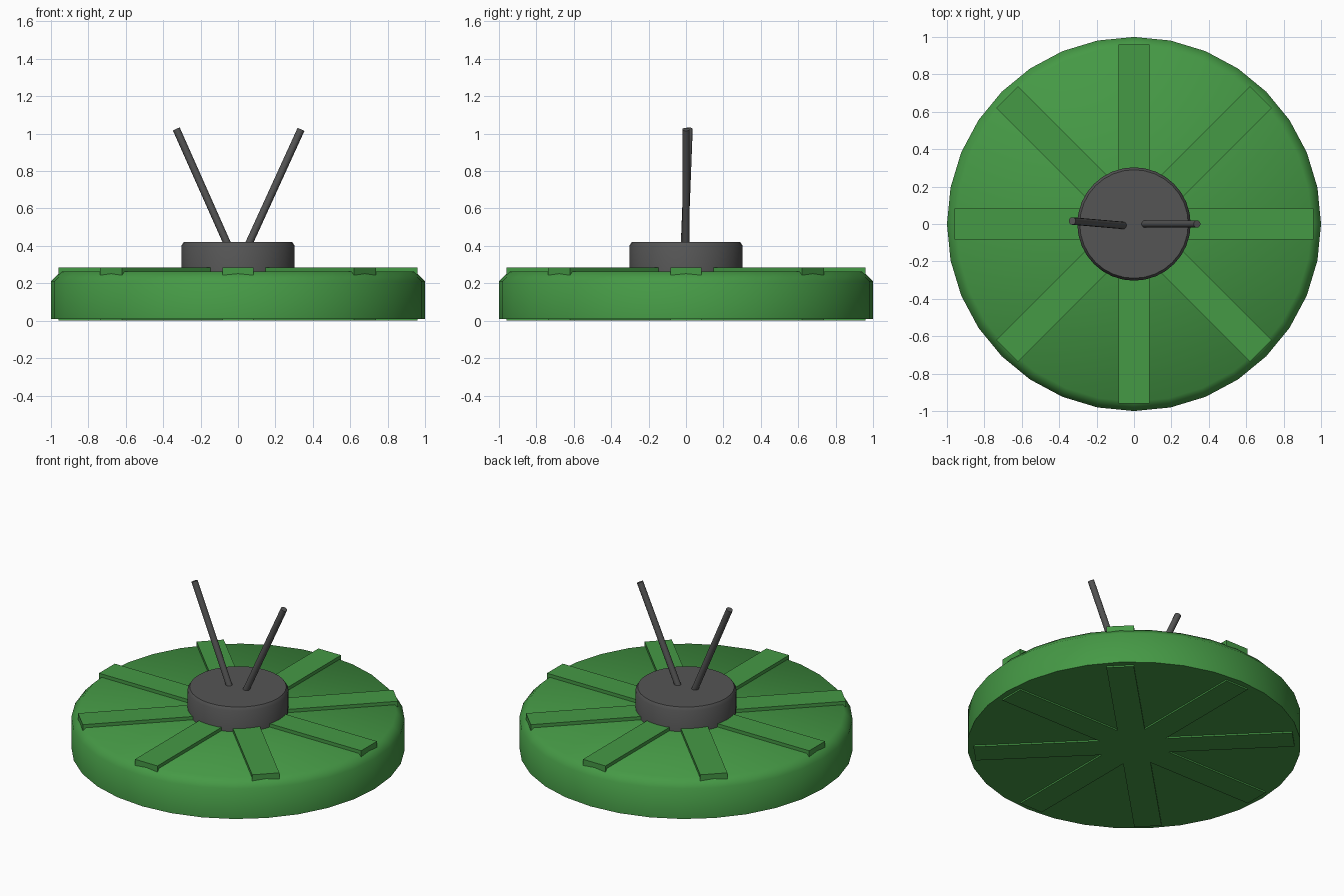
import bpy, bmesh, math
from mathutils import Vector, Matrix

if "Cube" in bpy.data.objects:
    bpy.data.objects.remove(bpy.data.objects["Cube"])


def material(name, rgb):
    m = bpy.data.materials.new(name)
    m.diffuse_color = (*rgb, 1)
    m.use_nodes = True
    m.node_tree.nodes["Principled BSDF"].inputs["Base Color"].default_value = m.diffuse_color
    return m


GREEN = material("green", (0.06, 0.32, 0.06))
DARK = material("dark_grey", (0.09, 0.09, 0.09))


def add_object(name, bm, mat, angle=None):
    bmesh.ops.recalc_face_normals(bm, faces=bm.faces)
    me = bpy.data.meshes.new(name)
    bm.to_mesh(me)
    bm.free()
    ob = bpy.data.objects.new(name, me)
    bpy.context.collection.objects.link(ob)
    me.materials.append(mat)
    if angle:
        bpy.ops.object.select_all(action='DESELECT')
        ob.select_set(True)
        bpy.context.view_layer.objects.active = ob
        bpy.ops.object.shade_smooth_by_angle(angle=math.radians(angle))
    return ob


def turned_disc(name, profile, sides, mat):
    """Closed solid of revolution from (radius, z) points, bottom to top."""
    bm = bmesh.new()
    rings = [[bm.verts.new((r * math.cos(math.tau * i / sides),
                            r * math.sin(math.tau * i / sides), z))
              for i in range(sides)] for r, z in profile]
    for a, b in zip(rings, rings[1:]):
        for i in range(sides):
            j = (i + 1) % sides
            bm.faces.new((a[i], a[j], b[j], b[i]))
    bm.faces.new(rings[0][::-1])
    bm.faces.new(rings[-1])
    return add_object(name, bm, mat, 50)


def rod(name, start, end, radius, mat):
    a, b = Vector(start), Vector(end)
    bm = bmesh.new()
    turn = (b - a).to_track_quat('Z', 'Y').to_matrix().to_4x4()
    bmesh.ops.create_cone(bm, cap_ends=True, segments=12, radius1=radius,
                          radius2=radius, depth=(b - a).length,
                          matrix=Matrix.Translation((a + b) / 2) @ turn)
    return add_object(name, bm, mat, 40)


# Main disc with a chamfered upper rim
turned_disc("disc_body", [(1, 0.01), (1, 0.21), (0.95, 0.262)], 32, GREEN)

# Four crossing bars that stand slightly proud above and below
for k in range(4):
    bm = bmesh.new()
    bmesh.ops.create_cube(bm, size=1, matrix=Matrix.Rotation(k * math.pi / 4, 4, 'Z')
                          @ Matrix.Translation((0, 0, 0.142))
                          @ Matrix.Diagonal((1.92, 0.165, 0.284, 1)))
    add_object(f"radial_bar_{k + 1}", bm, GREEN)

# Central hub
turned_disc("hub", [(0.303, 0.2), (0.303, 0.4), (0.29, 0.42)], 32, DARK)

# Two splayed antennae
rod("antenna_right", (0.03, 0, 0.35), (0.337, 0, 1.023), 0.02, DARK)
rod("antenna_left", (-0.03, -0.01, 0.35), (-0.33, 0.016, 1.025), 0.02, DARK)
